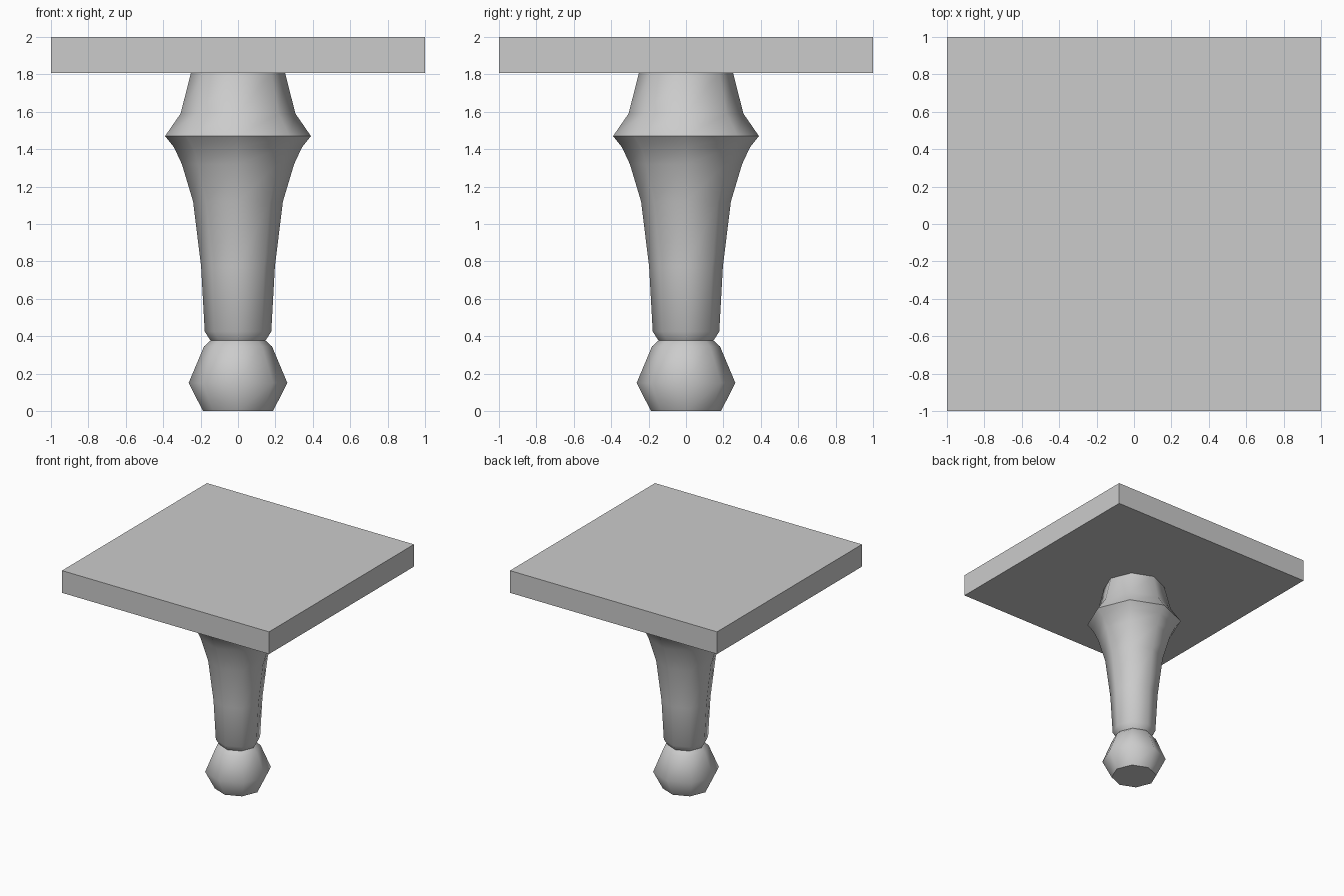
import bpy, bmesh, math

if "Cube" in bpy.data.objects:
    bpy.data.objects.remove(bpy.data.objects["Cube"])

SIDES = 8


def make_object(name, bm):
    bmesh.ops.recalc_face_normals(bm, faces=bm.faces)
    mesh = bpy.data.meshes.new(name)
    bm.to_mesh(mesh)
    bm.free()
    obj = bpy.data.objects.new(name, mesh)
    bpy.context.collection.objects.link(obj)
    return obj


def lathe(name, profile):
    """Eight-sided turned part with corners on the x and y axes."""
    bm = bmesh.new()
    rings = []
    for r, z in profile:
        angles = [2 * math.pi * i / SIDES for i in range(SIDES)]
        rings.append([bm.verts.new((r * math.cos(a), r * math.sin(a), z)) for a in angles])
    for low, high in zip(rings, rings[1:]):
        for i in range(SIDES):
            j = (i + 1) % SIDES
            bm.faces.new((low[i], low[j], high[j], high[i]))
    bm.faces.new(rings[0][::-1])
    bm.faces.new(rings[-1])
    obj = make_object(name, bm)
    bpy.ops.object.select_all(action='DESELECT')
    obj.select_set(True)
    bpy.context.view_layer.objects.active = obj
    bpy.ops.object.shade_smooth_by_angle(angle=math.radians(60))
    return obj


# Turned pedestal: round foot, neck, flaring shaft, ridge and collar
lathe("pedestal_leg", [
    (0.187, 0.0), (0.264, 0.15), (0.182, 0.345), (0.147, 0.377),
    (0.178, 0.425), (0.197, 0.77), (0.24, 1.12), (0.30, 1.32),
    (0.342, 1.41), (0.39, 1.47), (0.307, 1.59), (0.252, 1.806),
])

# Square table top
bm = bmesh.new()
bmesh.ops.create_cube(bm, size=2.0)
for v in bm.verts:
    v.co.z = 2.0 if v.co.z > 0 else 1.806
make_object("table_top", bm)
